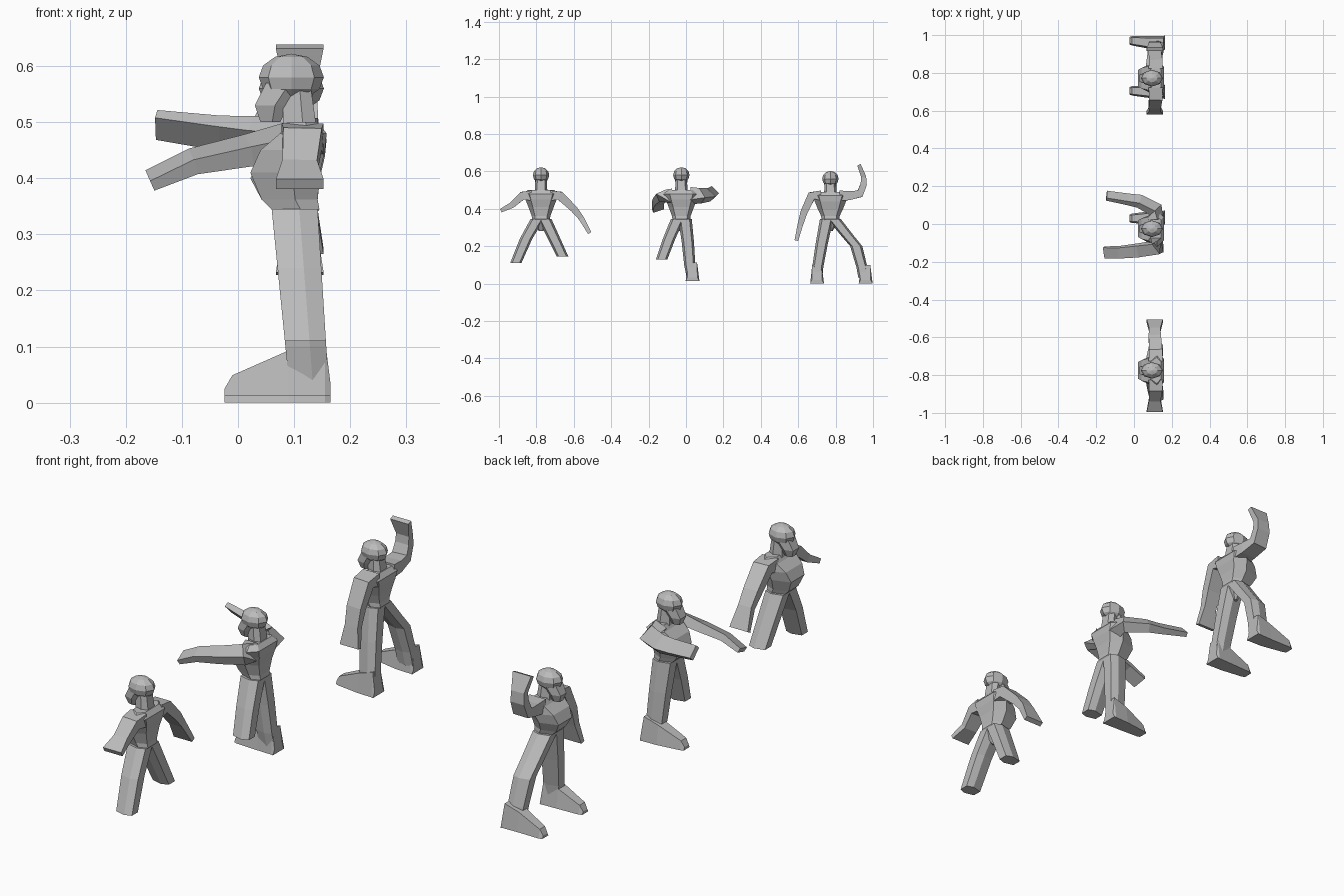
import bpy, bmesh
from mathutils import Matrix, Vector

cube = bpy.data.objects.get("Cube")
if cube:
    bpy.data.objects.remove(cube, do_unlink=True)

grey = bpy.data.materials.new("plain_grey")
grey.use_nodes = True
grey.diffuse_color = (.5, .5, .5, 1)
shader = grey.node_tree.nodes["Principled BSDF"]
shader.inputs["Base Color"].default_value = grey.diffuse_color

ACROSS = Vector((1, 0, 0))
HIP_HEIGHT = .345
SHOULDER_HEIGHT = .47


def finish(name, bm):
    """Turn a bmesh into a flat-shaded grey object."""
    bmesh.ops.recalc_face_normals(bm, faces=bm.faces)
    mesh = bpy.data.meshes.new(name)
    bm.to_mesh(mesh)
    bm.free()
    mesh.materials.append(grey)
    part = bpy.data.objects.new(name, mesh)
    bpy.context.collection.objects.link(part)


def loft(name, rings):
    """Skin a list of equal-length point rings, capped at both ends."""
    bm = bmesh.new()
    loops = [[bm.verts.new(point) for point in ring] for ring in rings]
    for lower, upper in zip(loops, loops[1:]):
        for i in range(len(lower)):
            bm.faces.new((lower[i - 1], lower[i], upper[i], upper[i - 1]))
    bm.faces.new(loops[0])
    bm.faces.new(loops[-1])
    finish(name, bm)


def section(front, back, y, half, z):
    """Horizontal six-sided outline, narrower at the chest and the back."""
    middle = front + (back - front) * .6
    narrow = half * .65
    right_half = [(front, -narrow), (middle, -half), (back, -narrow)]
    left_half = [(x, -offset) for x, offset in reversed(right_half)]
    return [(x, y + offset, z) for x, offset in right_half + left_half]


def limb(name, path, hand_width, wide):
    """Four-sided limb that thins along its path and ends in a flat hand."""
    points = [Vector(point) for point in path]
    last = len(points) - 1
    rings = []
    for i, point in enumerate(points):
        along = i / last
        ahead, behind = points[min(i + 1, last)], points[max(i - 1, 0)]
        direction = (ahead - behind).normalized()
        side = (wide - direction * wide.dot(direction)).normalized()
        width = hand_width if i == last else .075 - .02 * along
        side = side * width / 2
        depth = direction.cross(side).normalized() * (.055 - .035 * along) / 2
        rings.append([point - side - depth, point + side - depth,
                      point + side + depth, point - side + depth])
    loft(name, rings)


def shoulder(y, direction):
    """First two points shared by every arm."""
    return [(.115, y + direction * reach, SHOULDER_HEIGHT) for reach in (.05, .1)]


def hanging_arm(name, y, direction, path):
    """Arm that stays in the plane of the body; path holds (y, z)."""
    joints = [(.11, across, height) for across, height in path]
    limb(name, shoulder(y, direction) + joints, .085, ACROSS)


def leg(name, path):
    """Leg that drifts back and slims toward the ground; path holds (y, z)."""
    rings = []
    for y, z in path:
        fall = HIP_HEIGHT - z
        rings.append(section(.06 + fall / 10, .142 + fall / 16,
                             y, .036 - fall / 40, z))
    loft(name, rings)


def foot(name, heel_y, toe_y, ground):
    """Wedge running from the heel to a low toe."""
    rings = []
    for x, y, half, top in ((.165, heel_y, .038, .02), (.155, heel_y, .036, .1),
                            (.09, heel_y, .034, .08), (-.01, toe_y, .025, .036),
                            (-.024, toe_y, .02, .012)):
        rings.append([(x, y - half, ground), (x, y + half, ground),
                      (x, y + half * .7, ground + top), (x, y - half * .7, ground + top)])
    loft(name, rings)


def upper_body(figure, y, drop):
    """Torso, neck, skull and jaw; drop lowers the head and shoulders."""
    low = drop / 2
    loft(figure + "_torso", [
        section(.095, .11, y, .012, .28),
        section(.06, .145, y, .048, HIP_HEIGHT),
        section(.042, .142, y, .05, .362),
        section(.022, .146, y, .068, .41 - low),
        section(.04, .155, y, .084, .45 - low),
        section(.075, .158, y, .096, .48 - low),
        section(.088, .142, y, .07, .5 - low)])
    loft(figure + "_neck", [section(.08, .14, y, .034, .49 - low),
                            section(.08, .13, y, .03, .56 - drop)])
    loft(figure + "_jaw", [section(.04, .075, y, .018, .5 - drop),
                           section(.03, .09, y, .03, .53 - drop),
                           section(.05, .12, y, .036, .57 - drop)])
    # Faceted skull
    skull = bmesh.new()
    place = Matrix.Translation((.095, y, .58 - drop))
    shape = Matrix.Diagonal((.058, .044, .042, 1))
    bmesh.ops.create_uvsphere(skull, u_segments=8, v_segments=6, radius=1,
                              matrix=place @ shape)
    finish(figure + "_head", skull)


# Wading figure: arms spread, legs cut off at the shin
wader = -.775
upper_body("wader", wader, 0)
hanging_arm("wader_right_arm", wader, 1, [(-.6, .4), (-.56, .35), (-.515, .27)])
hanging_arm("wader_left_arm", wader, -1, [(-.93, .42), (-.99, .39)])
leg("wader_left_leg", [(wader - .02, HIP_HEIGHT), (-.855, .24), (-.91, .11)])
leg("wader_right_leg", [(wader + .02, HIP_HEIGHT), (-.705, .24), (-.66, .145)])

# Reaching figure: both arms forward, one leg standing
reacher = -.025
upper_body("reacher", reacher, 0)
left_reach = [(.02, -.14, .45), (-.08, -.15, .43), (-.157, -.15, .396)]
limb("reacher_left_arm", shoulder(reacher, -1) + left_reach, .06, Vector((0, 1, .4)))
right_reach = [(.03, .12, .475), (-.03, .13, .48), (-.145, .15, .495)]
limb("reacher_right_arm", shoulder(reacher, 1) + right_reach, .055, Vector((.3, .5, -.6)))
leg("reacher_standing_leg", [(reacher + .02, HIP_HEIGHT), (.01, .22), (.02, .1), (.03, .04)])
foot("reacher_standing_foot", .034, .03, .013)
leg("reacher_raised_leg", [(reacher - .02, HIP_HEIGHT), (-.09, .24), (-.13, .13)])

# Waving figure: one arm raised, both feet on the ground
waver = .772
upper_body("waver", waver, .02)
hanging_arm("waver_raised_arm", waver, 1, [(.93, .48), (.95, .53), (.95, .57), (.925, .635)])
hanging_arm("waver_left_arm", waver, -1, [(.63, .38), (.61, .31), (.59, .23)])
leg("waver_left_leg", [(waver - .02, HIP_HEIGHT), (.725, .21), (.705, .09), (.7, .03)])
foot("waver_left_foot", .7, .705, 0)
leg("waver_right_leg", [(waver + .02, HIP_HEIGHT), (.86, .26), (.91, .2), (.94, .09), (.95, .03)])
foot("waver_right_foot", .96, .97, 0)
